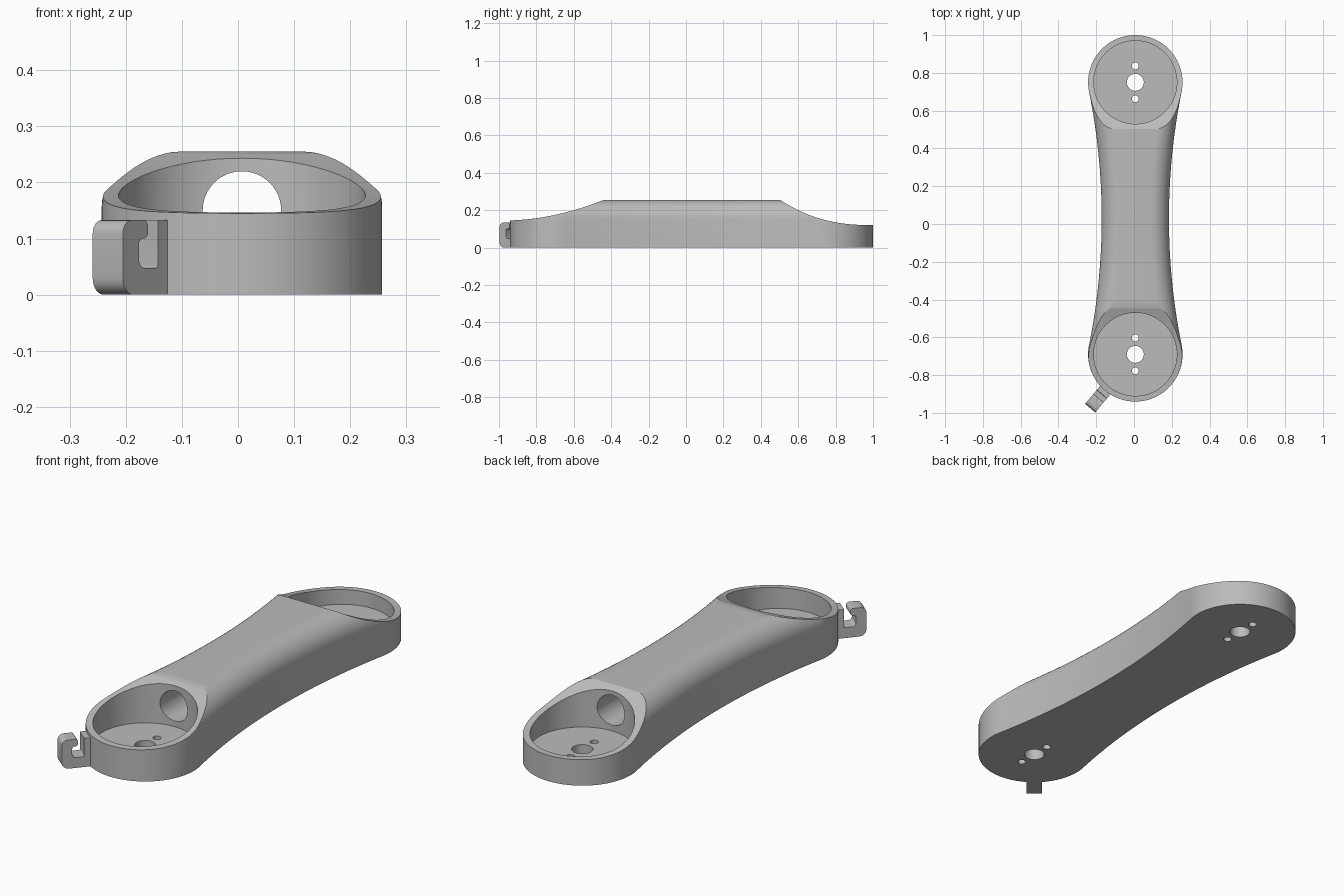
import bpy, bmesh, math
from mathutils import Vector

cube = bpy.data.objects.get("Cube")
if cube:
    bpy.data.objects.remove(cube, do_unlink=True)

CX, BACK, FRONT = 0.007, 0.75, -0.69      # centre line and the two hub positions
HUB_R, WAIST = 0.25, 0.178                # hub radius, half width at the waist
TOP, FILLET, FLOOR = 0.255, 0.1, 0.053

grey = bpy.data.materials.new("plain grey")
grey.use_nodes = True
colour = (0.5, 0.5, 0.5, 1)
grey.diffuse_color = colour
grey.node_tree.nodes["Principled BSDF"].inputs["Base Color"].default_value = colour


def finish(name, bm):
    bmesh.ops.recalc_face_normals(bm, faces=bm.faces)
    mesh = bpy.data.meshes.new(name)
    bm.to_mesh(mesh)
    bm.free()
    obj = bpy.data.objects.new(name, mesh)
    bpy.context.collection.objects.link(obj)
    mesh.materials.append(grey)
    return obj


def loft(name, rings):
    """Skin a stack of matching closed rings and cap both ends."""
    bm = bmesh.new()
    loops = [[bm.verts.new(p) for p in ring] for ring in rings]
    n = len(loops[0])
    for a, b in zip(loops, loops[1:]):
        for i in range(n):
            j = (i + 1) % n
            bm.faces.new((a[i], a[j], b[j], b[i]))
    bm.faces.new(loops[0][::-1])
    bm.faces.new(loops[-1])
    return finish(name, bm)


def rod(name, start, end, radius, sides=64):
    """Cylinder between two points."""
    start, end = Vector(start), Vector(end)
    turn = (end - start).to_track_quat('Z', 'Y')
    circle = [turn @ Vector((radius * math.cos(t), radius * math.sin(t), 0))
              for t in (2 * math.pi * i / sides for i in range(sides))]
    return loft(name, [[p + c for p in circle] for c in (start, end)])


def activate(obj):
    bpy.ops.object.select_all(action='DESELECT')
    obj.select_set(True)
    bpy.context.view_layer.objects.active = obj


def cut(obj, cutter):
    activate(obj)
    mod = obj.modifiers.new("cut", 'BOOLEAN')
    mod.operation, mod.solver, mod.object = 'DIFFERENCE', 'EXACT', cutter
    bpy.ops.object.modifier_apply(modifier=mod.name)
    bpy.data.objects.remove(cutter, do_unlink=True)


# Plan outline: two hub arcs joined by tangent concave side arcs
half = (BACK - FRONT) / 2
mid = (BACK + FRONT) / 2
side_r = (half**2 + WAIST**2 - HUB_R**2) / (2 * (HUB_R - WAIST))
side_x = WAIST + side_r
tan = math.atan2(half, side_x)
arcs = [(0, half, HUB_R, -tan, math.pi + tan, 1, 64),
        (-side_x, 0, side_r, tan, -tan, -1, 32),
        (0, -half, HUB_R, math.pi - tan, 2 * math.pi + tan, 1, 64),
        (side_x, 0, side_r, math.pi + tan, math.pi - tan, -1, 32)]


def outline(inset, z):
    ring = []
    for x, y, r, a, b, sign, steps in arcs:
        r -= sign * inset
        for i in range(steps):
            t = a + (b - a) * i / steps
            ring.append((CX + x + r * math.cos(t), mid + y + r * math.sin(t), z))
    return ring


# Arm with a rounded top edge
rings = [outline(0, 0)]
for i in range(13):
    t = math.pi / 2 * i / 12
    rings.append(outline(FILLET * (1 - math.cos(t)), TOP - FILLET + FILLET * math.sin(t)))
arm = loft("arm_body", rings)


# Sloping cuts over each hub
def slope_cut(name, tip, inner, height):
    sign = 1 if tip > 0 else -1
    steps = 24
    pts = [(tip + sign * 0.1, height(0))]
    for i in range(steps + 1):
        y = tip + (inner - tip) * i / steps
        pts.append((y, height(abs(y - tip))))
    pts += [(inner, 0.4), (tip + sign * 0.1, 0.4)]
    return loft(name, [[(x, y, z) for y, z in pts] for x in (-0.4, 0.4)])


cut(arm, slope_cut("back_slope", 1.0, 0.48, lambda t: 0.12 + 0.734 * t**2.42))
cut(arm, slope_cut("front_slope", -0.94, -0.43, lambda t: 0.145 + 0.035 * t + 0.37 * t * t))

# Round pockets, shaft holes and screw holes
for y in (BACK, FRONT):
    cut(arm, rod("pocket", (CX, y, FLOOR), (CX, y, 0.4), 0.22, 96))
    for dy, r in ((0, 0.045), (0.087, 0.018), (-0.087, 0.018)):
        cut(arm, rod("hole", (CX, y + dy, -0.1), (CX, y + dy, 0.1), r, 32))

# Cable tunnel between the pockets
cut(arm, rod("tunnel", (CX, -0.56, 0.15), (CX, 0.62, 0.15), 0.07, 48))

# Cable hook: side profile as (distance from hub centre, height, corner radius)
corners = [(0.235, 0, 0), (0.372, 0, 0.03), (0.372, 0.133, 0.025), (0.302, 0.133, 0.012),
           (0.302, 0.1, 0.012), (0.327, 0.1, 0.01), (0.327, 0.048, 0.015),
           (0.275, 0.048, 0.004), (0.275, 0.133, 0), (0.235, 0.133, 0)]
profile = []
for i, (s, z, r) in enumerate(corners):
    p = Vector((s, z))
    if r == 0:
        profile.append(p)
        continue
    before = (Vector(corners[i - 1][:2]) - p).normalized() * r
    after = (Vector(corners[i + 1][:2]) - p).normalized() * r
    for k in range(7):
        t = math.pi / 2 * k / 6
        profile.append(p + before * (1 - math.sin(t)) + after * (1 - math.cos(t)))
out = Vector((-0.643, -0.766, 0))
across = Vector((0.766, -0.643, 0))
hub = Vector((CX, FRONT, 0))
hook = loft("cable_hook", [[hub + out * p.x + across * w + Vector((0, 0, p.y)) for p in profile]
                           for w in (-0.035, 0.035)])

# Smooth curved walls, keep crisp edges
for obj in (arm, hook):
    activate(obj)
    bpy.ops.object.shade_smooth_by_angle(angle=math.radians(30))
